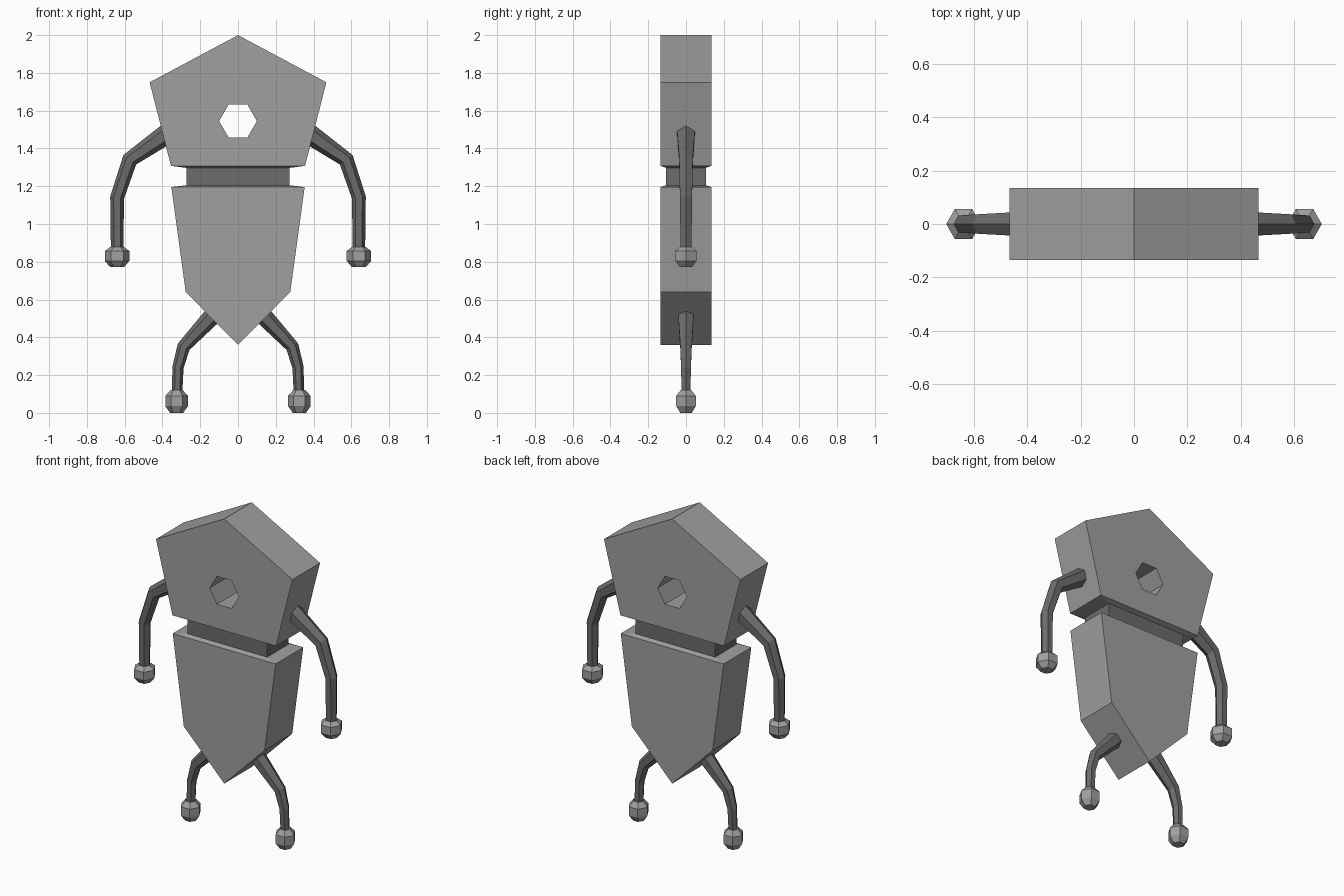
import bpy, bmesh, math
from mathutils import Vector

if "Cube" in bpy.data.objects:
    bpy.data.objects.remove(bpy.data.objects["Cube"])


def material(name, v):
    m = bpy.data.materials.new(name)
    m.diffuse_color = (v, v, v, 1)
    m.use_nodes = True
    m.node_tree.nodes["Principled BSDF"].inputs["Base Color"].default_value = m.diffuse_color
    return m


GREY = material("light grey", 0.35)
DARK = material("dark grey", 0.15)


def loft(name, rings, mats, mat_rule=None):
    """Skin a list of equal-length vertex rings, capped at both ends."""
    bm = bmesh.new()
    rows = [[bm.verts.new(p) for p in ring] for ring in rings]
    n = len(rows[0])
    for i, (a, b) in enumerate(zip(rows, rows[1:])):
        for k in range(n):
            f = bm.faces.new((a[k], a[(k + 1) % n], b[(k + 1) % n], b[k]))
            f.material_index = mat_rule(i) if mat_rule else 0
    bm.faces.new(rows[0])
    bm.faces.new(rows[-1])
    bmesh.ops.recalc_face_normals(bm, faces=bm.faces)
    me = bpy.data.meshes.new(name)
    bm.to_mesh(me)
    bm.free()
    for m in mats:
        me.materials.append(m)
    ob = bpy.data.objects.new(name, me)
    bpy.context.collection.objects.link(ob)
    return ob


def slab(name, profile, half, mat):
    return loft(name, [[(x, y, z) for x, z in profile] for y in (-half, half)], [mat])


def rect(hx, hy, z):
    return [(-hx, -hy, z), (hx, -hy, z), (hx, hy, z), (-hx, hy, z)]


def hexagon(c, u, v, r):
    return [c + r * (math.cos(k * math.pi / 3) * u + math.sin(k * math.pi / 3) * v)
            for k in range(6)]


def limb(name, path, radii, side):
    """Six-sided tapering tube along a path in the x-z plane."""
    pts = [Vector((side * x, 0, z)) for x, z in path]
    rings = []
    for i, p in enumerate(pts):
        t = Vector()
        if i > 0:
            t += (p - pts[i - 1]).normalized()
        if i < len(pts) - 1:
            t += (pts[i + 1] - p).normalized()
        t.normalize()
        rings.append(hexagon(p, Vector((-t.z, 0, t.x)), Vector((0, 1, 0)), radii[i]))
    return loft(name, rings, [DARK])


def knob(name, x, rings):
    """Faceted hand or foot built from stacked hexagons."""
    return loft(name, [hexagon(Vector((x, 0, z)), Vector((1, 0, 0)), Vector((0, 1, 0)), r)
                       for z, r in rings], [GREY])


# Pentagonal head with a hexagonal hole
head = slab("head", [(0, 2.0), (0.468, 1.75), (0.355, 1.308), (-0.355, 1.308), (-0.468, 1.75)],
            0.135, GREY)
hole = slab("eye_hole_cutter", [(0.1 * math.cos(k * math.pi / 3),
                                 1.545 + 0.1 * math.sin(k * math.pi / 3)) for k in range(6)],
            0.3, GREY)
hole.hide_render = True
hole.hide_viewport = True
cut = head.modifiers.new("eye hole", 'BOOLEAN')
cut.operation = 'DIFFERENCE'
cut.solver = 'EXACT'
cut.object = hole

# Neck with sloping collars joining head and torso
loft("neck", [rect(0.355, 0.135, 1.308), rect(0.273, 0.105, 1.297),
              rect(0.273, 0.105, 1.205), rect(0.35, 0.133, 1.196)],
     [GREY, DARK], lambda i: 1 if i == 1 else 0)

# Shield-shaped torso
slab("torso", [(-0.353, 1.196), (0.353, 1.196), (0.277, 0.64), (0, 0.36), (-0.277, 0.64)],
     0.135, GREY)

# Arms, hands, legs and feet
for side, label in ((-1, "left"), (1, "right")):
    limb(label + "_arm", [(0.34, 1.502), (0.573, 1.34), (0.64, 1.14), (0.64, 0.86)],
         [0.057, 0.042, 0.037, 0.033], side)
    knob(label + "_hand", side * 0.64,
         [(0.772, 0.037), (0.805, 0.065), (0.857, 0.065), (0.878, 0.037)])
    limb(label + "_leg", [(0.11, 0.54), (0.288, 0.35), (0.318, 0.24), (0.322, 0.1)],
         [0.05, 0.035, 0.03, 0.027], side)
    knob(label + "_foot", side * 0.325,
         [(0.0, 0.035), (0.036, 0.06), (0.09, 0.06), (0.12, 0.033)])
